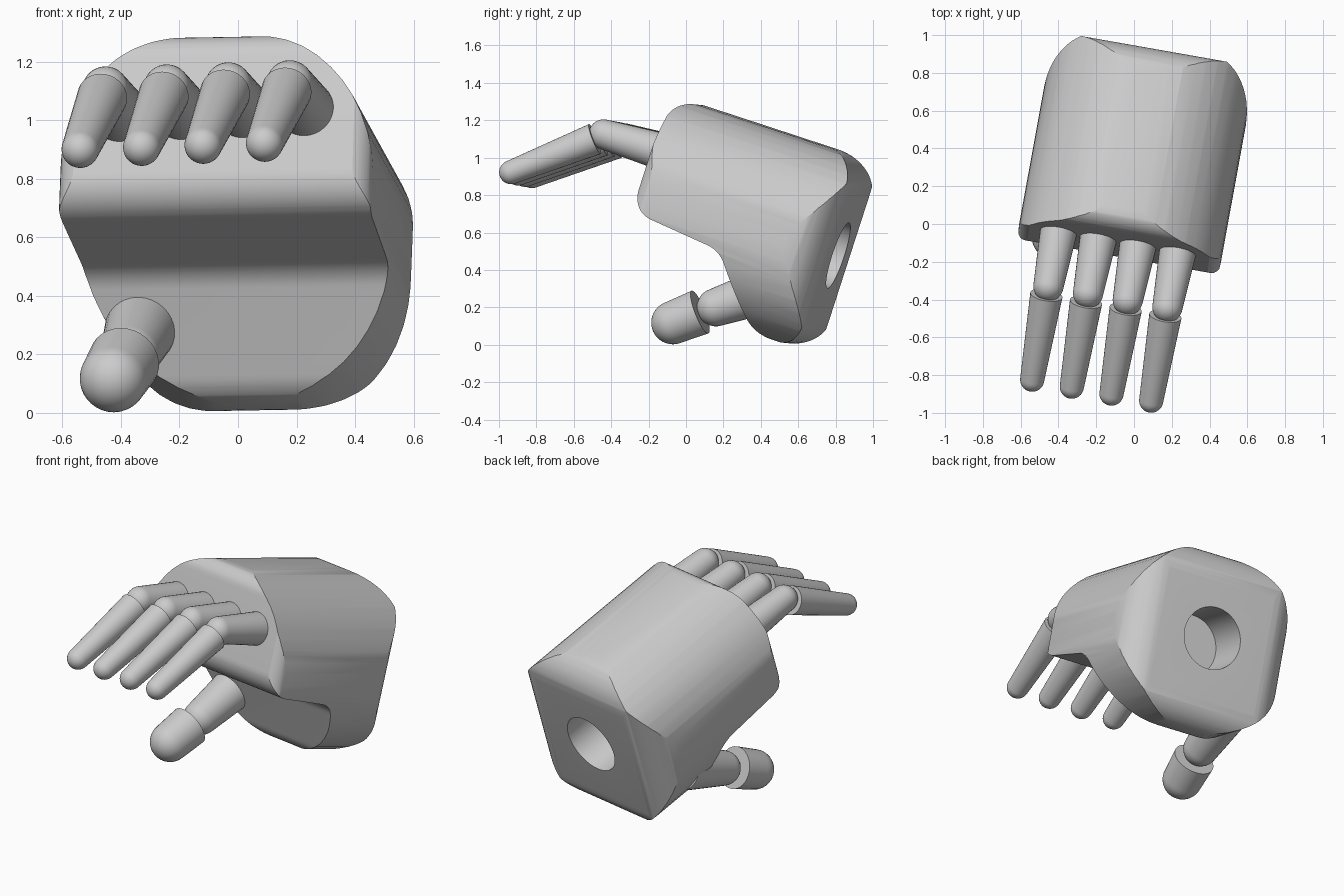
import bpy, bmesh, math
from mathutils import Matrix, Vector

cube = bpy.data.objects.get("Cube")
if cube:
    bpy.data.objects.remove(cube, do_unlink=True)

GREY = (0.6, 0.6, 0.6, 1)
grey = bpy.data.materials.new("plain grey")
grey.use_nodes = True
grey.diffuse_color = GREY
grey.node_tree.nodes["Principled BSDF"].inputs["Base Color"].default_value = GREY


def rad(d):
    return math.radians(d)


def add_object(name, bm):
    bmesh.ops.recalc_face_normals(bm, faces=bm.faces[:])
    mesh = bpy.data.meshes.new(name)
    bm.to_mesh(mesh)
    bm.free()
    mesh.materials.append(grey)
    obj = bpy.data.objects.new(name, mesh)
    bpy.context.collection.objects.link(obj)
    return obj


def fillet(corners, steps=12):
    """Round each (a, b, radius) corner of a closed outline."""
    out = []
    for i, (a, b, r) in enumerate(corners):
        c = Vector((a, b))
        d0 = (Vector(corners[i - 1][:2]) - c).normalized()
        d1 = (Vector(corners[(i + 1) % len(corners)][:2]) - c).normalized()
        half = d0.angle(d1) / 2
        centre = c + (d0 + d1).normalized() * (r / math.sin(half))
        s = c + d0 * (r / math.tan(half)) - centre
        e = c + d1 * (r / math.tan(half)) - centre
        sweep = s.angle(e)
        for k in range(steps + 1):
            t = k / steps
            out.append(centre + (s * math.sin((1 - t) * sweep) + e * math.sin(t * sweep)) / math.sin(sweep))
    return out


def prism(name, outline, low, high, matrix):
    """Extrude a flat outline from low to high, then place it."""
    bm = bmesh.new()
    face = bm.faces.new([bm.verts.new((p.x, p.y, low)) for p in outline])
    top = bmesh.ops.extrude_face_region(bm, geom=[face])["geom"]
    bmesh.ops.translate(bm, vec=(0, 0, high - low), verts=[v for v in top if isinstance(v, bmesh.types.BMVert)])
    bmesh.ops.remove_doubles(bm, verts=bm.verts[:], dist=0.0005)
    bm.transform(matrix)
    return add_object(name, bm)


def box_outline(a0, a1, b0, b1, r_low, r_high):
    return fillet([(a0, b0, r_low), (a1, b0, r_low), (a1, b1, r_high), (a0, b1, r_high)])


def smooth(obj, angle=30):
    bpy.ops.object.select_all(action='DESELECT')
    obj.select_set(True)
    bpy.context.view_layer.objects.active = obj
    bpy.ops.object.shade_smooth_by_angle(angle=rad(angle))


def segment(name, start, end, r0, r1, sides=32):
    """Tapered round segment: flat at the start, domed about the end point."""
    start, end = Vector(start), Vector(end)
    axis = end - start
    pts = [(0, 0), (r0, 0)]
    pts += [(r1 * math.cos(rad(a)), axis.length + r1 * math.sin(rad(a))) for a in range(0, 91, 10)]
    bm = bmesh.new()
    vs = [bm.verts.new((max(r, 0), 0, h)) for r, h in pts]
    es = [bm.edges.new(pair) for pair in zip(vs, vs[1:])]
    bmesh.ops.spin(bm, geom=vs + es, cent=(0, 0, 0), axis=(0, 0, 1), angle=math.tau, steps=sides)
    bmesh.ops.remove_doubles(bm, verts=bm.verts[:], dist=0.0005)
    bm.transform(Matrix.Translation(start) @ axis.to_track_quat('Z', 'Y').to_matrix().to_4x4())
    smooth(add_object(name, bm))


# Palm: side profile intersected with a rounded section and a rounded plan
tilt = Matrix.Rotation(rad(-18), 4, 'X')
side_axes = Matrix(((0, 0, 1, 0), (1, 0, 0, 0), (0, 1, 0, 0), (0, 0, 0, 1)))
upright = Matrix.Rotation(rad(90), 4, 'X')
L, R = -0.596, 0.49
MID = (L + R) / 2

profile = fillet([(-0.024, 1.311, 0.1), (0.984, 0.989, 0.2), (0.652, -0.033, 0.16),
                  (0.40, 0.05, 0.16), (0.265, 0.495, 0.15), (-0.217, 0.71, 0.14)])
palm = prism("palm", profile, -0.8, 0.8, side_axes)
section = prism("section_cutter", box_outline(L, R, 0.17, 1.245, 0.5, 0.5), -1.5, 1.5, tilt @ upright)
plan = prism("plan_cutter", box_outline(L - 0.001, R + 0.001, -0.435, 0.632, 0.1, 0.22), -0.5, 2, tilt)
HOLE = 0.184
socket = prism("socket_cutter",
               box_outline(MID - HOLE, MID + HOLE, 0.707 - HOLE, 0.707 + HOLE, HOLE, HOLE),
               -0.95, -0.33, tilt @ upright)

for cutter, op in ((section, 'INTERSECT'), (plan, 'INTERSECT'), (socket, 'DIFFERENCE')):
    cutter.hide_render = True
    mod = palm.modifiers.new(cutter.name, 'BOOLEAN')
    mod.object, mod.operation, mod.solver = cutter, op, 'EXACT'
bpy.context.view_layer.update()
shaped = bpy.data.meshes.new_from_object(palm.evaluated_get(bpy.context.evaluated_depsgraph_get()))
palm.modifiers.clear()
palm.data = shaped
for cutter in (section, plan, socket):
    bpy.data.objects.remove(cutter, do_unlink=True)
pivot = Matrix.Translation((0, 0, 0.65))
palm.data.transform(Matrix.Rotation(rad(-10), 4, 'Z') @ pivot @ Matrix.Rotation(rad(-1), 4, 'Y') @ pivot.inverted())
smooth(palm, 25)

# Four fingers, stepped across the front of the palm
step = Vector((-0.21, 0.037, -0.007))
for i, finger in enumerate(("little", "ring", "middle", "index")):
    off = step * i
    segment(finger + "_finger_base", off + Vector((0.255, -0.02, 1.0)), off + Vector((0.177, -0.44, 1.125)), 0.106, 0.08)
    segment(finger + "_finger_tip", off + Vector((0.166, -0.487, 1.1)), off + Vector((0.091, -0.935, 0.922)), 0.086, 0.064)

# Thumb
segment("thumb_base", (-0.32, 0.5, 0.315), (-0.37, 0.16, 0.2), 0.13, 0.102)
segment("thumb_tip", (-0.39, 0.075, 0.175), (-0.425, -0.07, 0.118), 0.123, 0.116)
